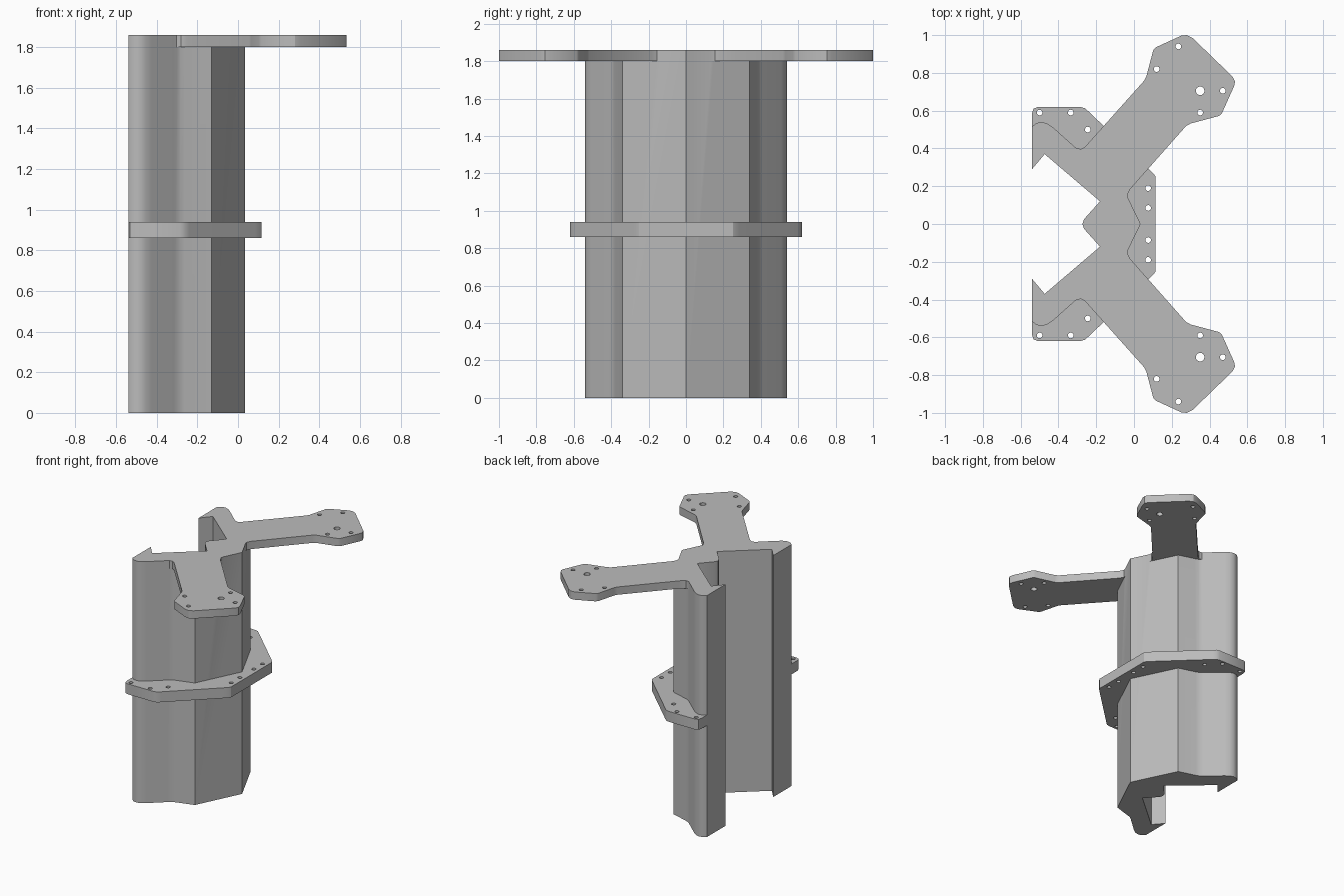
import bpy, bmesh, math

cube = bpy.data.objects.get("Cube")
if cube:
    bpy.data.objects.remove(cube, do_unlink=True)

grey = bpy.data.materials.new("plain_grey")
grey.use_nodes = True
grey.diffuse_color = (0.5, 0.5, 0.5, 1)
grey.node_tree.nodes["Principled BSDF"].inputs["Base Color"].default_value = (0.5, 0.5, 0.5, 1)


def flip(points):
    return [(x, -y) for x, y in reversed(points)]


def circle(x, y, r):
    steps = [math.tau * i / 16 for i in range(16)]
    return [(x + r * math.cos(a), y + r * math.sin(a)) for a in steps]


def slab(name, loops, z0, z1):
    """Extruded flat shape; loops inside another loop become holes."""
    curve = bpy.data.curves.new(name + "_outline", "CURVE")
    curve.dimensions = "2D"
    curve.fill_mode = "BOTH"
    curve.extrude = (z1 - z0) / 2
    for loop in loops:
        spline = curve.splines.new("POLY")
        spline.points.add(len(loop) - 1)
        for point, (x, y) in zip(spline.points, loop):
            point.co = (x, y, 0, 1)
        spline.use_cyclic_u = True
    helper = bpy.data.objects.new(name + "_outline", curve)
    mesh = bpy.data.meshes.new_from_object(helper)
    bpy.data.objects.remove(helper)
    bpy.data.curves.remove(curve)
    bm = bmesh.new()
    bm.from_mesh(mesh)
    bmesh.ops.remove_doubles(bm, verts=bm.verts, dist=0.0001)
    bmesh.ops.translate(bm, verts=bm.verts, vec=(0, 0, (z0 + z1) / 2))
    bmesh.ops.recalc_face_normals(bm, faces=bm.faces)
    bm.to_mesh(mesh)
    bm.free()
    mesh.name = name
    mesh.materials.clear()
    mesh.materials.append(grey)
    obj = bpy.data.objects.new(name, mesh)
    bpy.context.collection.objects.link(obj)
    return obj


# Column: winged section, open at the -x side
half = [(0.035, 0), (-0.13, 0.34), (-0.265, 0.38), (-0.29, 0.39), (-0.315, 0.41),
        (-0.425, 0.508), (-0.455, 0.53), (-0.485, 0.54), (-0.515, 0.535), (-0.54, 0.515),
        (-0.54, 0.29), (-0.473, 0.37), (-0.18, 0.12), (-0.265, 0.025), (-0.273, 0)]
column = slab("column", [half + flip(half[1:-1])], 0, 1.86)

# Arms with broad ends and bolt holes
arm = [(-0.04, 0.11), (-0.029, 0.13), (-0.035, 0.155), (-0.02, 0.185), (0.275, 0.518),
       (0.3, 0.532), (0.45, 0.572), (0.465, 0.585), (0.53, 0.73), (0.535, 0.755),
       (0.522, 0.78), (0.31, 0.985), (0.28, 1.0), (0.25, 0.997), (0.115, 0.935),
       (0.102, 0.92), (0.065, 0.78), (0.055, 0.76), (-0.24, 0.43), (-0.26, 0.408),
       (-0.28, 0.397), (-0.3, 0.4), (-0.33, 0.4), (-0.3, 0.3)]
arm_loops = [arm, circle(0.35, 0.705, 0.023)]
for x, y in [(0.235, 0.94), (0.12, 0.82), (0.47, 0.705), (0.35, 0.59)]:
    arm_loops.append(circle(x, y, 0.015))
arms = slab("arms", arm_loops + [flip(p) for p in arm_loops], 1.8, 1.86)

# Fuse the arms into the column
union = column.modifiers.new("fuse_arms", "BOOLEAN")
union.operation = "UNION"
union.solver = "EXACT"
union.object = arms
graph = bpy.context.evaluated_depsgraph_get()
fused = bpy.data.meshes.new_from_object(column.evaluated_get(graph))
column.modifiers.clear()
column.data = fused
bpy.data.objects.remove(arms)

# Collar plate wrapped round the outside of the column
edge = [(0.115, 0.25), (0.105, 0.265), (0.085, 0.285), (-0.24, 0.595), (-0.26, 0.613),
        (-0.285, 0.62), (-0.51, 0.62), (-0.532, 0.61), (-0.54, 0.585), (-0.54, 0.5),
        (-0.45, 0.46), (-0.2, 0.25), (-0.1, 0.1)]
collar_loops = [edge + flip(edge)]
for x, y in [(-0.5, 0.59), (-0.335, 0.59), (-0.245, 0.5), (0.075, 0.19), (0.075, 0.085)]:
    collar_loops += [circle(x, y, 0.015), circle(x, -y, 0.015)]
collar = slab("collar_plate", collar_loops, 0.86, 0.94)

# Smooth the rounded corners, keep the edges sharp
bpy.ops.object.select_all(action="DESELECT")
for obj in (column, collar):
    obj.select_set(True)
bpy.context.view_layer.objects.active = column
bpy.ops.object.shade_smooth_by_angle(angle=math.radians(30))
